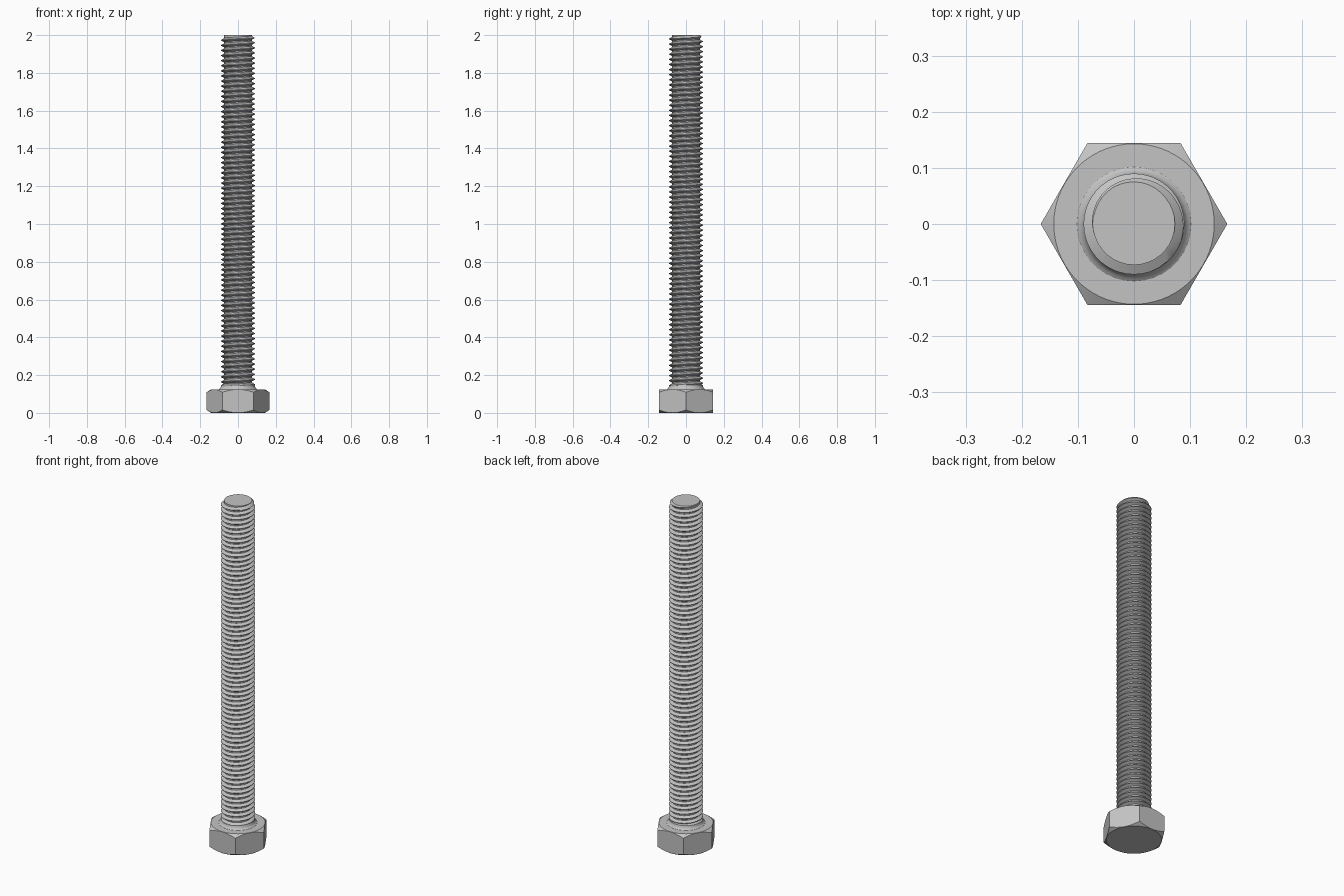
import bpy
import bmesh
from math import cos, sin, pi, radians

cube = bpy.data.objects.get("Cube")
if cube:
    bpy.data.objects.remove(cube, do_unlink=True)

HEIGHT = 2.0
MAJOR, MINOR, PITCH = 0.09, 0.073, 0.027
FLAT, HEAD_TOP = 0.144, 0.125
SEGS = 36

steel = bpy.data.materials.new("grey steel")
steel.use_nodes = True
steel.diffuse_color = (0.55, 0.55, 0.55, 1)
steel.node_tree.nodes["Principled BSDF"].inputs["Base Color"].default_value = steel.diffuse_color


def finish(bm, name):
    bmesh.ops.recalc_face_normals(bm, faces=bm.faces)
    mesh = bpy.data.meshes.new(name)
    bm.to_mesh(mesh)
    bm.free()
    mesh.materials.append(steel)
    ob = bpy.data.objects.new(name, mesh)
    bpy.context.collection.objects.link(ob)
    bpy.ops.object.select_all(action="DESELECT")
    ob.select_set(True)
    bpy.context.view_layer.objects.active = ob
    bpy.ops.object.shade_smooth_by_angle(angle=radians(25))
    return ob


def loft(name, profile, count):
    """Join rings given by functions of the angle that return radius and height."""
    bm = bmesh.new()
    rings = []
    for ring in profile:
        verts = []
        for i in range(count):
            a = 2 * pi * i / count
            r, z = ring(a)
            verts.append(bm.verts.new((r * cos(a), r * sin(a), z)))
        rings.append(verts)
    for low, high in zip(rings, rings[1:]):
        for i in range(count):
            j = (i + 1) % count
            bm.faces.new((low[i], low[j], high[j], high[i]))
    bm.faces.new(rings[0][::-1])
    bm.faces.new(rings[-1])
    return finish(bm, name)


# Hexagonal head, its corners chamfered at both ends
def hex_radius(a):
    return FLAT / cos((a % (pi / 3)) - pi / 6)


def corner_drop(a):
    return 0.7 * (hex_radius(a) - FLAT) + 0.0007


loft("hex_head", [
    lambda a: (FLAT - 0.001, 0),
    lambda a: (hex_radius(a), corner_drop(a)),
    lambda a: (hex_radius(a), HEAD_TOP - corner_drop(a)),
    lambda a: (FLAT - 0.001, HEAD_TOP),
], 72)

# Plain neck with a small fillet where it meets the head
neck = [(0.102, HEAD_TOP - 0.01), (0.102, HEAD_TOP), (0.096, 0.129),
        (0.091, 0.137), (0.089, 0.147), (MINOR, 0.156)]
loft("neck", [lambda a, p=p: p for p in neck], SEGS)

# Threaded shaft: a tooth profile swept along a right-handed helix
tooth = [(0.0, MINOR), (0.22, MINOR), (0.55, MAJOR), (0.67, MAJOR)]
base = 0.08
turns = int((HEIGHT - base) / PITCH) + 3
bm = bmesh.new()
rows = []
for t in range(turns):
    for offset, radius in tooth:
        row = []
        for i in range(SEGS + 1):
            a = 2 * pi * i / SEGS
            z = base + PITCH * (t + offset + i / SEGS)
            r = min(radius, MINOR + max(0, HEIGHT - z))  # chamfered tip
            row.append(bm.verts.new((r * cos(a), r * sin(a), z)))
        rows.append(row)
for low, high in zip(rows, rows[1:]):
    for i in range(SEGS):
        bm.faces.new((low[i], low[i + 1], high[i + 1], high[i]))
bmesh.ops.remove_doubles(bm, verts=bm.verts, dist=0.00001)

# Trim both ends flat and cap them
for height, side in ((0.11, -1), (HEIGHT, 1)):
    cut = bmesh.ops.bisect_plane(
        bm, geom=bm.verts[:] + bm.edges[:] + bm.faces[:], dist=0.000001,
        plane_co=(0, 0, height), plane_no=(0, 0, side), clear_outer=True)
    rim = [e for e in cut["geom_cut"] if isinstance(e, bmesh.types.BMEdge)]
    bmesh.ops.holes_fill(bm, edges=rim, sides=0)
finish(bm, "threaded_shaft")
